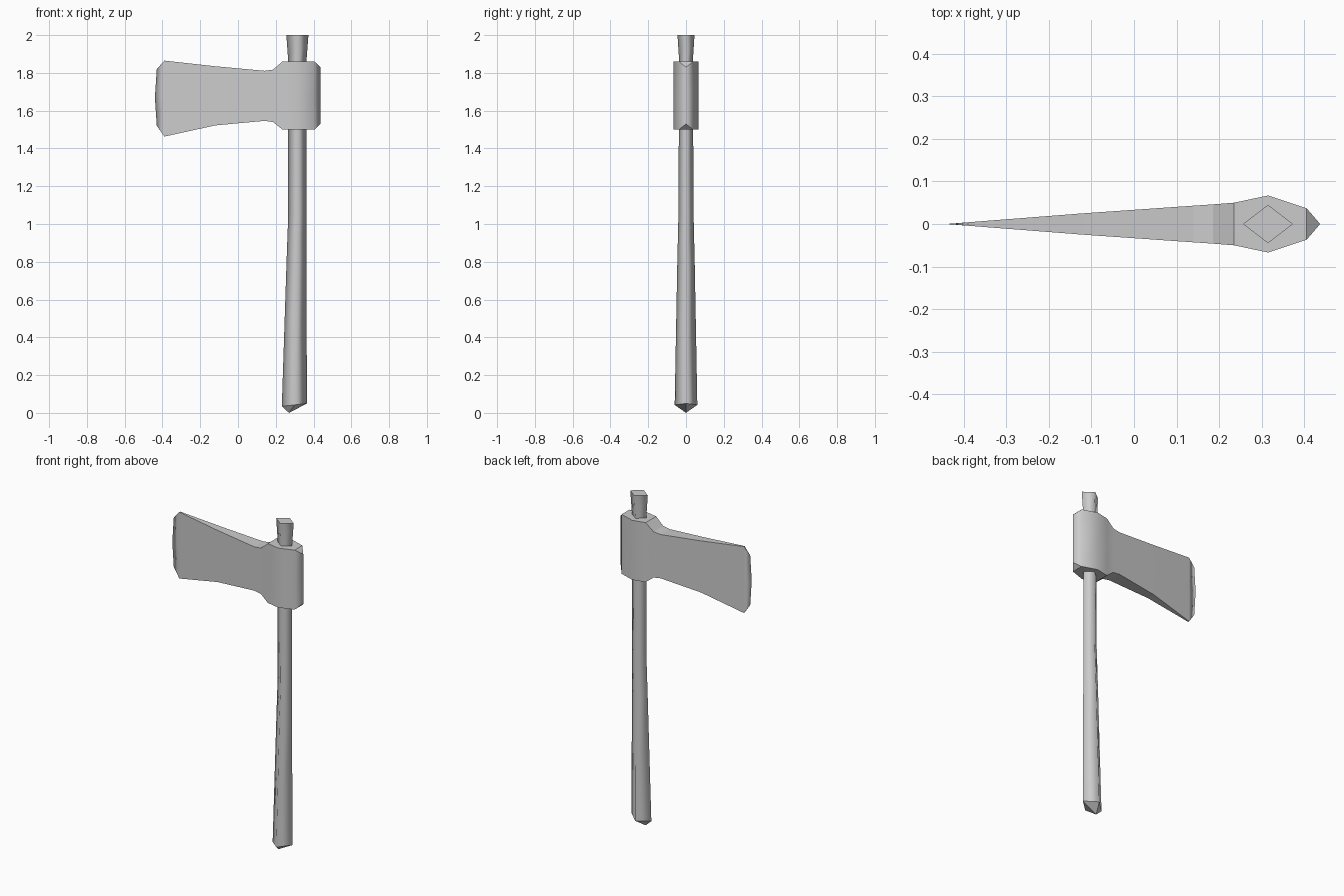
import bpy
import bmesh

cube = bpy.data.objects.get("Cube")
if cube:
    bpy.data.objects.remove(cube, do_unlink=True)

grey = bpy.data.materials.new("plain grey")
grey.use_nodes = True
grey.diffuse_color = (0.6, 0.6, 0.6, 1)
grey.node_tree.nodes["Principled BSDF"].inputs["Base Color"].default_value = (0.6, 0.6, 0.6, 1)


def loft(name, rings, cap_start, cap_end, tip=None):
    """Skin closed rings of points; smooth the walls, keep the ends and rims crisp."""
    bm = bmesh.new()
    loops = [[bm.verts.new(p) for p in ring] for ring in rings]
    n = len(loops[0])
    for a, b in zip(loops, loops[1:]):
        for i in range(n):
            j = (i + 1) % n
            bm.faces.new((a[i], a[j], b[j], b[i]))
    if cap_start:
        bm.faces.new(loops[0][::-1])
    if cap_end:
        bm.faces.new(loops[-1])
    if tip:
        point = bm.verts.new(tip)
        for i in range(n):
            bm.faces.new((loops[0][i], loops[0][(i + 1) % n], point))
    bmesh.ops.remove_doubles(bm, verts=bm.verts, dist=0.0005)
    bmesh.ops.recalc_face_normals(bm, faces=bm.faces)
    bm.normal_update()
    for f in bm.faces:
        f.smooth = abs(f.normal.z) < 0.5
    mesh = bpy.data.meshes.new(name)
    bm.to_mesh(mesh)
    bm.free()
    mesh.materials.append(grey)
    obj = bpy.data.objects.new(name, mesh)
    bpy.context.collection.objects.link(obj)
    return obj


# Axe head: sections along x as (x, bottom, top, half thickness, x of middle)
sections = [
    (-0.43, 1.52, 1.82, 0.0, -0.44),
    (-0.39, 1.463, 1.865, 0.004, -0.39),
    (-0.12, 1.522, 1.835, 0.025, -0.12),
    (0.14, 1.546, 1.811, 0.043, 0.14),
    (0.185, 1.54, 1.817, 0.046, 0.185),
    (0.235, 1.5, 1.86, 0.05, 0.235),
    (0.315, 1.5, 1.86, 0.067, 0.315),
    (0.405, 1.5, 1.86, 0.037, 0.405),
    (0.437, 1.53, 1.83, 0.0, 0.437),
]
head_rings = []
for x, low, high, y, xm in sections:
    mid = (low + high) / 2
    head_rings.append([(x, -y, low), (xm, -y, mid), (x, -y, high),
                       (x, y, high), (xm, y, mid), (x, y, low)])
loft("axe_head", head_rings, False, False)

# Handle: diamond sections as (left x, right x, half depth, z at left, z at right)
stations = [
    (0.232, 0.365, 0.06, 0.035, 0.05),
    (0.257, 0.362, 0.046, 0.8, 0.8),
    (0.266, 0.362, 0.04, 1.05, 1.05),
    (0.266, 0.362, 0.038, 1.5, 1.5),
    (0.266, 0.362, 0.036, 1.86, 1.86),
    (0.256, 0.373, 0.045, 2.0, 2.0),
]
handle_rings = []
for x0, x1, y, z0, z1 in stations:
    c, z = (x0 + x1) / 2, (z0 + z1) / 2
    handle_rings.append([(x0, 0, z0), (c, -y, z), (x1, 0, z1), (c, y, z)])
loft("handle", handle_rings, False, True, tip=(0.27, 0, 0.0))
